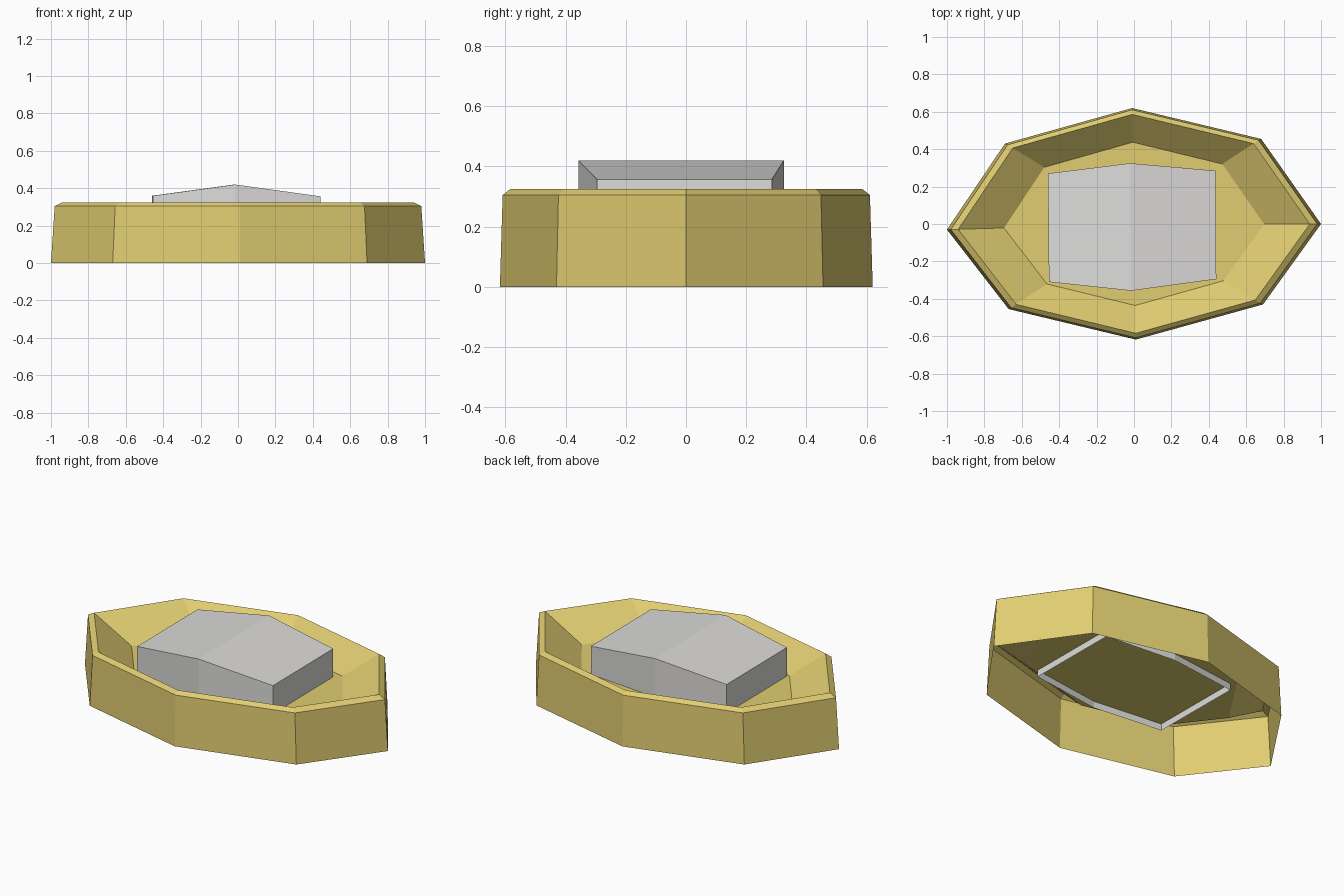
import bpy, bmesh

if "Cube" in bpy.data.objects:
    bpy.data.objects.remove(bpy.data.objects["Cube"])


def material(name, rgb):
    m = bpy.data.materials.new(name)
    m.diffuse_color = (*rgb, 1)
    m.use_nodes = True
    m.node_tree.nodes["Principled BSDF"].inputs["Base Color"].default_value = m.diffuse_color
    return m


def loft(name, rings, mat, caps):
    """Skin stacked rings of points, then close the last ring with index faces."""
    bm = bmesh.new()
    vs = [[bm.verts.new(p) for p in ring] for ring in rings]
    n = len(rings[0])
    for a, b in zip(vs, vs[1:]):
        for i in range(n):
            j = (i + 1) % n
            bm.faces.new((a[i], a[j], b[j], b[i]))
    for cap in caps:
        bm.faces.new([vs[-1][i] for i in cap])
    me = bpy.data.meshes.new(name)
    bm.to_mesh(me)
    bm.free()
    me.materials.append(mat)
    ob = bpy.data.objects.new(name, me)
    bpy.context.collection.objects.link(ob)
    return ob


gold = material("pale gold", (0.75, 0.61, 0.165))
grey = material("light grey", (0.72, 0.715, 0.70))

# Setting: open-bottomed eight-sided shell with sloped rim and sunken floor
outline = [(1.0, 0.0), (0.68, 0.455), (-0.01, 0.62), (-0.69, 0.43),
           (-1.0, -0.03), (-0.67, -0.455), (0.01, -0.618), (0.69, -0.43)]
profile = [(1.0, 1.0, 0.0), (0.98, 0.985, 0.305),
           (0.94, 0.945, 0.325), (0.695, 0.705, 0.187)]
loft("setting", [[(x * sx, y * sy, z) for x, y in outline] for sx, sy, z in profile],
     gold, [range(8)])

# Stone: open-bottomed six-sided block with a low ridge, poking through the floor
stone = [(0.44, -0.295, 0.357), (0.435, 0.285, 0.357), (-0.02, 0.325, 0.42),
         (-0.46, 0.27, 0.36), (-0.455, -0.31, 0.36), (-0.015, -0.357, 0.42)]
loft("stone", [[(x, y, 0.146) for x, y, z in stone], stone],
     grey, [(0, 1, 2, 5), (2, 3, 4, 5)])
